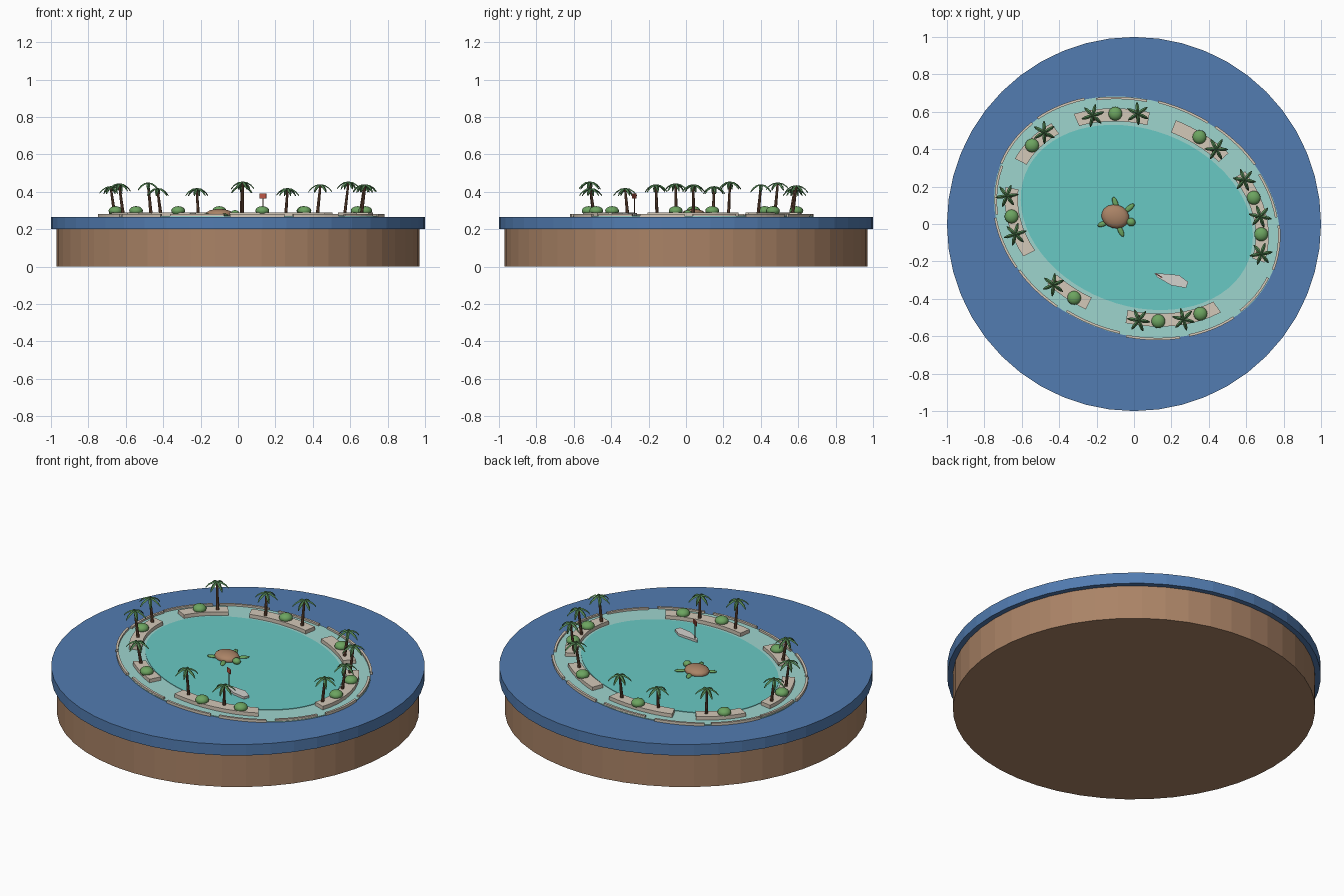
import bpy, bmesh, math, random
from mathutils import Vector, Matrix

if "Cube" in bpy.data.objects:
    bpy.data.objects.remove(bpy.data.objects["Cube"], do_unlink=True)

random.seed(4)
CENTRE = Vector((0.015, 0.035, 0))
TILT = Matrix.Rotation(math.radians(-21), 4, 'Z')
SEA = 0.265


def material(name, r, g, b):
    col = [(c / 255 / 12.92 if c < 10 else ((c / 255 + 0.055) / 1.055) ** 2.4) for c in (r, g, b)] + [1]
    m = bpy.data.materials.new(name)
    m.use_nodes = True
    m.diffuse_color = col
    m.node_tree.nodes["Principled BSDF"].inputs["Base Color"].default_value = col
    return m


EARTH = material("earth brown", 170, 131, 102)
OCEAN = material("ocean blue", 82, 124, 177)
SHALLOW = material("pale shallows", 158, 213, 206)
LAGOON = material("lagoon teal", 105, 201, 196)
SAND = material("sand", 212, 200, 184)
HULL = material("hull grey", 212, 210, 206)
FROND = material("palm green", 82, 132, 82)
BUSH = material("bush green", 108, 164, 96)
TRUNK = material("trunk brown", 112, 78, 58)
RED = material("flag red", 196, 90, 72)


def finish(name, bm, mat, smooth=False):
    bmesh.ops.recalc_face_normals(bm, faces=bm.faces)
    for f in bm.faces:
        f.smooth = smooth
    mesh = bpy.data.meshes.new(name)
    bm.to_mesh(mesh)
    bm.free()
    mesh.materials.append(mat)
    ob = bpy.data.objects.new(name, mesh)
    bpy.context.collection.objects.link(ob)
    return ob


def prism(name, outline, z0, z1, mat):
    """Extrude a flat outline from z0 to z1."""
    bm = bmesh.new()
    low = [bm.verts.new((p[0], p[1], z0)) for p in outline]
    high = [bm.verts.new((p[0], p[1], z1)) for p in outline]
    bm.faces.new(low)
    bm.faces.new(high)
    n = len(outline)
    for i in range(n):
        j = (i + 1) % n
        bm.faces.new((low[i], low[j], high[j], high[i]))
    return finish(name, bm, mat)


def disc(r, n=48):
    return [(r * math.cos(i * math.tau / n), r * math.sin(i * math.tau / n)) for i in range(n)]


def on_ellipse(a, b, t):
    return CENTRE + TILT @ Vector((a * math.cos(t), b * math.sin(t), 0))


def ellipse_angle(p, a, b):
    q = TILT.inverted() @ (Vector((p[0], p[1], 0)) - CENTRE)
    return math.atan2(q.y / b, q.x / a)


def arc(name, a, b, t0, t1, width, top, n, mat):
    """Curved block following part of the reef ellipse."""
    ts = [t0 + (t1 - t0) * i / n for i in range(n + 1)]
    h = width / 2
    line = [on_ellipse(a + h, b + h, t) for t in ts]
    line += [on_ellipse(a - h, b - h, t) for t in reversed(ts)]
    # capped strip built from quads so the curved ends stay clean
    bm = bmesh.new()
    low = [bm.verts.new((p.x, p.y, SEA - 0.005)) for p in line]
    high = [bm.verts.new((p.x, p.y, top)) for p in line]
    m = len(line)
    for i in range(m):
        j = (i + 1) % m
        bm.faces.new((low[i], low[j], high[j], high[i]))
    for i in range(n):
        k = m - 1 - i
        for ring in (low, high):
            bm.faces.new((ring[i], ring[i + 1], ring[k - 1], ring[k]))
    return finish(name, bm, mat)


def ellipsoid(name, loc, size, mat, turn=0, seg=16):
    bm = bmesh.new()
    bmesh.ops.create_uvsphere(bm, u_segments=seg, v_segments=seg // 2, radius=1)
    bm.transform(Matrix.Translation(loc) @ Matrix.Rotation(math.radians(turn), 4, 'Z')
                 @ Matrix.Diagonal((*size, 1)))
    return finish(name, bm, mat, True)


def rod(name, p0, p1, r0, r1, mat, seg=8):
    p0, p1 = Vector(p0), Vector(p1)
    d = p1 - p0
    bm = bmesh.new()
    bmesh.ops.create_cone(bm, cap_ends=True, segments=seg, radius1=r0, radius2=r1, depth=d.length)
    bm.transform(Matrix.Translation((p0 + p1) / 2) @ d.to_track_quat('Z', 'Y').to_matrix().to_4x4())
    return finish(name, bm, mat)


def palm(x, y, top):
    out = Vector((x, y, 0)).normalized() * 0.02
    rod("palm_trunk", (x - out.x, y - out.y, SEA + 0.02), (x, y, top - 0.01), 0.009, 0.006, TRUNK)
    # six drooping ridged fronds
    bm = bmesh.new()
    spin = random.uniform(0, math.tau)
    profile = [(0, 0.004, 0), (0.025, 0.010, -0.004), (0.047, 0.008, -0.018), (0.062, 0.002, -0.036)]
    for k in range(6):
        rot = Matrix.Translation((x, y, top)) @ Matrix.Rotation(spin + k * math.tau / 6, 4, 'Z')
        rows = [[bm.verts.new(rot @ Vector(p)) for p in ((r, -w, z - 0.007), (r, 0, z), (r, w, z - 0.007))]
                for r, w, z in profile]
        for s, e in zip(rows, rows[1:]):
            for i in range(3):
                j = (i + 1) % 3
                bm.faces.new((s[i], s[j], e[j], e[i]))
        bm.faces.new(rows[0])
        bm.faces.new(rows[-1])
    finish("palm_fronds", bm, FROND)


# Ground slab, ocean and lagoon
prism("earth_base", disc(0.97), 0, 0.2, EARTH)
prism("ocean_disc", disc(1), 0.2, SEA, OCEAN)
ring = [i * math.tau / 64 for i in range(64)]
prism("shallow_water", [on_ellipse(0.782, 0.625, t) for t in ring], SEA - 0.005, SEA + 0.004, SHALLOW)
prism("lagoon_water", [on_ellipse(0.64, 0.47, t) for t in ring], SEA - 0.005, SEA + 0.007, LAGOON)

# Broken reef rim
for i in range(14):
    t = i * math.tau / 14
    shift = (0, -0.008, 0.003)[i % 3]
    arc("reef_rim", 0.78 + shift, 0.625 + shift, t, t + random.uniform(0.36, 0.44), 0.013, 0.28, 6, SAND)

# Sand islets, given by their two ends in anticlockwise order
islets = [((0.08, 0.58), (-0.31, 0.56)), ((0.5, 0.37), (0.21, 0.52)), ((0.68, -0.2), (0.58, 0.27)),
          ((-0.04, -0.5), (0.45, -0.45)), ((-0.47, -0.32), (-0.25, -0.44)),
          ((-0.69, 0.2), (-0.57, -0.16)), ((-0.43, 0.52), (-0.62, 0.34))]
for start, end in islets:
    t0, t1 = ellipse_angle(start, 0.69, 0.525), ellipse_angle(end, 0.69, 0.525)
    arc("sand_islet", 0.69, 0.525, t0, t0 + (t1 - t0) % math.tau, 0.07, 0.29, 8, SAND)

# Palms and bushes
for x, y, top in [(-0.22, 0.58, 0.42), (0.02, 0.59, 0.435), (0.44, 0.4, 0.44), (0.59, 0.235, 0.455),
                  (0.675, 0.04, 0.44), (0.68, -0.16, 0.44), (0.025, -0.515, 0.455), (0.265, -0.51, 0.42),
                  (-0.43, -0.325, 0.42), (-0.68, 0.15, 0.43), (-0.635, -0.055, 0.445), (-0.48, 0.49, 0.45)]:
    palm(x, y, top)
for x, y in [(-0.1, 0.59), (0.35, 0.465), (0.64, 0.14), (0.68, -0.055), (0.13, -0.52),
             (0.355, -0.48), (-0.32, -0.395), (-0.655, 0.04), (-0.545, 0.42)]:
    ellipsoid("bush", (x, y, 0.298), (0.037, 0.037, 0.025), BUSH)

# Turtle
ellipsoid("turtle_shell", (-0.1, 0.04, 0.28), (0.075, 0.063, 0.028), EARTH, -16)
ellipsoid("turtle_head", (-0.016, 0.01, 0.284), (0.024, 0.022, 0.018), BUSH, -16)
for x, y, turn, length in [(-0.1, 0.113, 110, 0.034), (-0.025, 0.085, 40, 0.034),
                           (-0.168, 0.0, 200, 0.028), (-0.072, -0.036, -65, 0.036)]:
    ellipsoid("turtle_flipper", (x, y, 0.276), (length, 0.014, 0.007), BUSH, turn, 12)

# Boat with mast and flag
deck = [(0.11, -0.262), (0.24, -0.273), (0.29, -0.31), (0.278, -0.342), (0.2, -0.328), (0.125, -0.285)]
prism("boat_hull", deck, SEA, 0.285, HULL)
rod("boat_mast", (0.134, -0.276, SEA), (0.134, -0.276, 0.39), 0.003, 0.003, TRUNK, 6)
flag = [(0.118, -0.264), (0.152, -0.284), (0.15, -0.289), (0.116, -0.269)]
prism("boat_flag", flag, 0.364, 0.39, RED)
